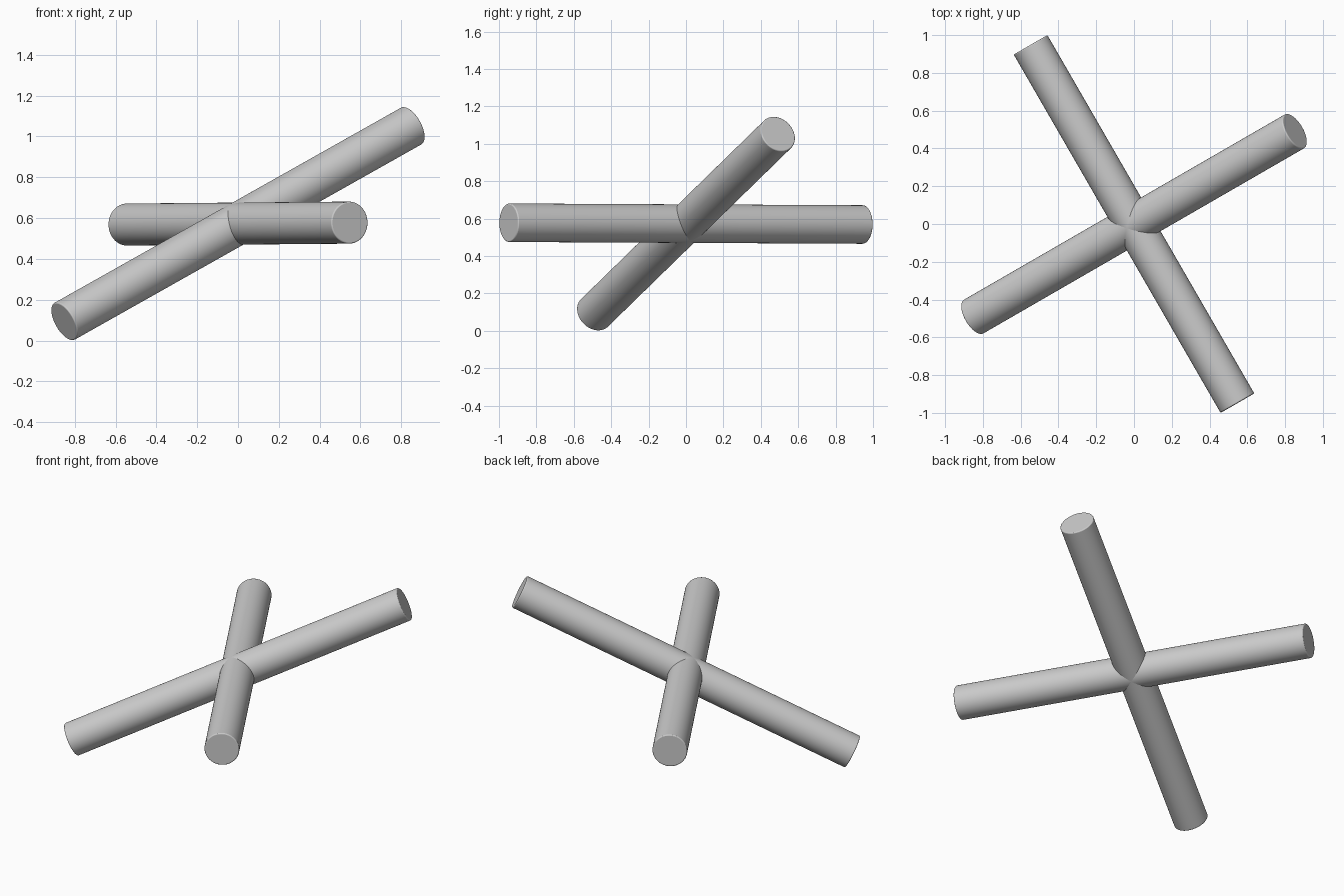
import bpy
from math import radians, sin, cos
from mathutils import Vector

cube = bpy.data.objects.get("Cube")
if cube:
    bpy.data.objects.remove(cube, do_unlink=True)

RADIUS = 0.103
LENGTH = 2.19
CENTRE = Vector((0, 0, 0.573))

# Single plain grey
grey = bpy.data.materials.new("plain grey")
grey.use_nodes = True
colour = (0.6, 0.6, 0.6, 1)
grey.diffuse_color = colour
grey.node_tree.nodes["Principled BSDF"].inputs["Base Color"].default_value = colour


def make_rod(name, heading, rise):
    """Round rod with softened rims, through the common centre."""
    h, r = radians(heading), radians(rise)
    axis = Vector((cos(h) * cos(r), sin(h) * cos(r), sin(r)))
    bpy.ops.mesh.primitive_cylinder_add(vertices=64, radius=RADIUS, depth=LENGTH, location=CENTRE)
    rod = bpy.context.object
    rod.name = name
    rod.rotation_euler = axis.to_track_quat("Z", "Y").to_euler()
    rod.data.materials.append(grey)
    bpy.ops.object.shade_smooth_by_angle(angle=radians(35))
    bevel = rod.modifiers.new("soft rim", "BEVEL")
    bevel.width = 0.006
    bevel.segments = 3
    bevel.limit_method = "ANGLE"
    bevel.angle_limit = radians(40)
    return rod


# Two rods crossing at the middle: one level, one sloping
make_rod("level_rod", -60, 0.25)
make_rod("sloping_rod", 30, 26)
